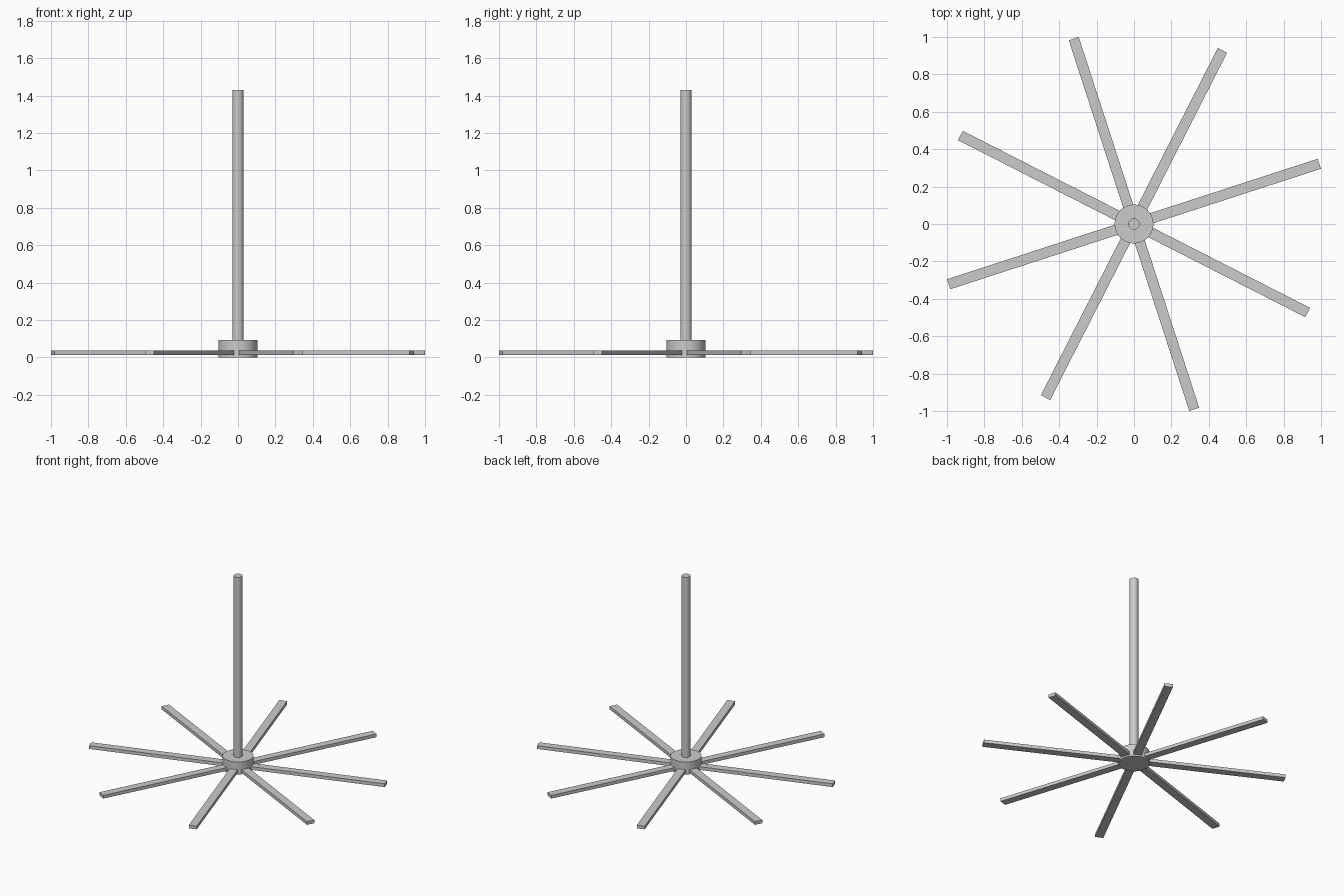
import bpy
import math

if "Cube" in bpy.data.objects:
    bpy.data.objects.remove(bpy.data.objects["Cube"])


def cylinder(name, radius, z0, z1):
    bpy.ops.mesh.primitive_cylinder_add(vertices=32, radius=radius, depth=z1 - z0,
                                        location=(0, 0, (z0 + z1) / 2))
    ob = bpy.context.object
    ob.name = name
    bpy.ops.object.shade_smooth_by_angle(angle=math.radians(30))
    return ob


# Central hub and upright pole
cylinder("hub", 0.104, 0.0, 0.092)
cylinder("pole", 0.03, 0.09, 1.43)

# Eight flat spokes radiating from the hub
INNER, OUTER = 0.09, 1.042
WIDTH, Z0, Z1 = 0.056, 0.012, 0.036
for i in range(8):
    a = math.radians(18 + 45 * i)
    mid = (INNER + OUTER) / 2
    bpy.ops.mesh.primitive_cube_add(
        size=1, location=(mid * math.cos(a), mid * math.sin(a), (Z0 + Z1) / 2),
        rotation=(0, 0, a))
    spoke = bpy.context.object
    spoke.name = f"spoke_{i + 1}"
    spoke.scale = (OUTER - INNER, WIDTH, Z1 - Z0)
